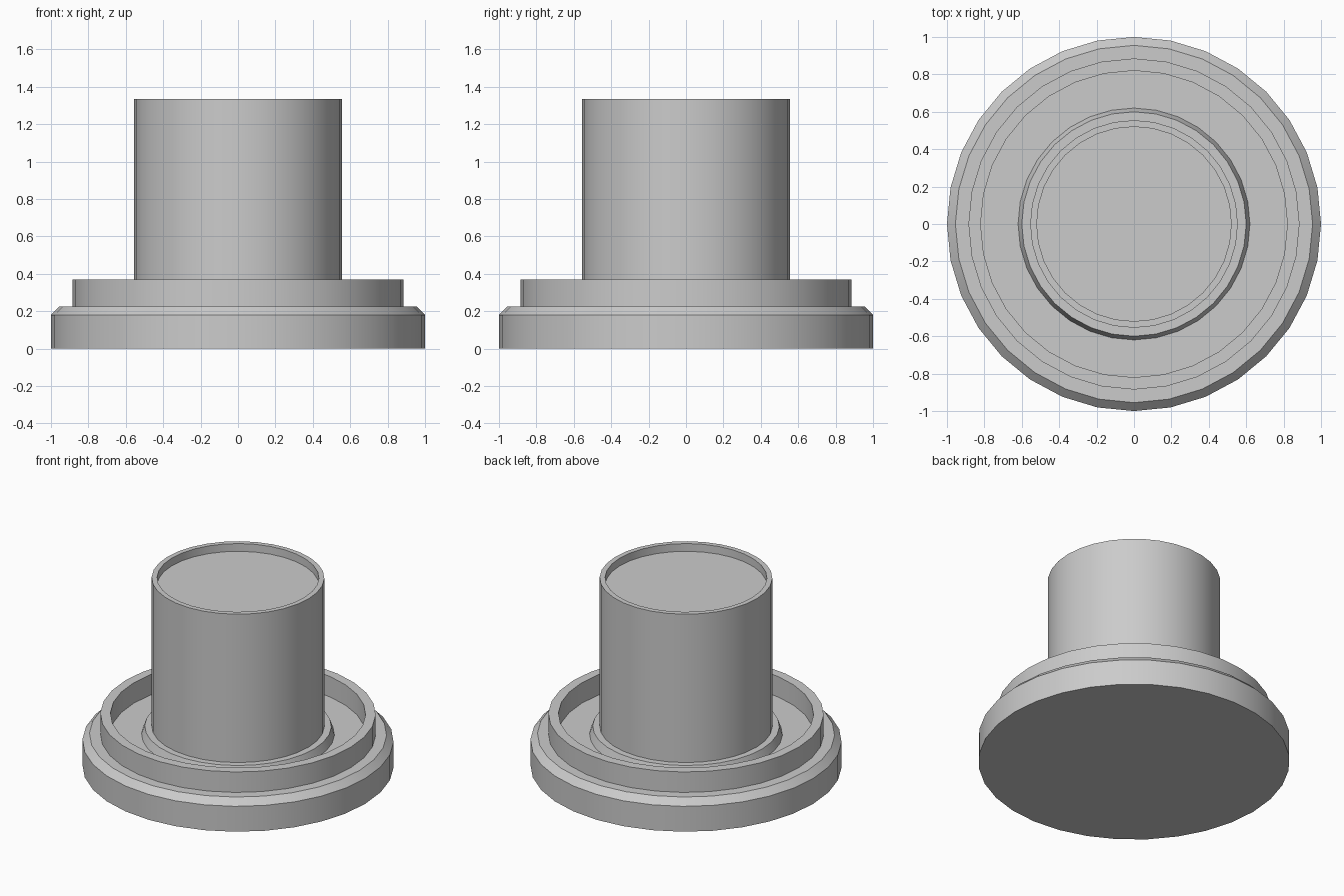
import bpy, bmesh
from math import cos, sin, tau, radians

if "Cube" in bpy.data.objects:
    bpy.data.objects.remove(bpy.data.objects["Cube"])

SIDES = 32


def lathe(name, profile):
    """Revolve (radius, z) points, listed bottom to top, around the z axis."""
    bm = bmesh.new()
    rings = []
    for r, z in profile:
        if r == 0:
            rings.append([bm.verts.new((0, 0, z))] * SIDES)
        else:
            rings.append([bm.verts.new((r * cos(tau * i / SIDES), r * sin(tau * i / SIDES), z))
                          for i in range(SIDES)])
    for low, high in zip(rings, rings[1:]):
        for i in range(SIDES):
            j = (i + 1) % SIDES
            corners = list(dict.fromkeys((low[i], low[j], high[j], high[i])))
            bm.faces.new(corners)
    # Merge the centre fans into single flat caps
    for v in [v for v in bm.verts if v.co.x == 0 and v.co.y == 0]:
        bmesh.ops.dissolve_verts(bm, verts=[v])
    mesh = bpy.data.meshes.new(name)
    bm.to_mesh(mesh)
    bm.free()
    obj = bpy.data.objects.new(name, mesh)
    bpy.context.collection.objects.link(obj)
    bpy.ops.object.select_all(action='DESELECT')
    obj.select_set(True)
    bpy.context.view_layer.objects.active = obj
    bpy.ops.object.shade_smooth_by_angle(angle=radians(30))
    return obj


# Chamfered base with raised rim, recessed floor and sloped collar
lathe("base", [(0, 0), (1, 0), (1, 0.18), (0.955, 0.225),
               (0.885, 0.225), (0.885, 0.37), (0.82, 0.37), (0.82, 0.225),
               (0.62, 0.225), (0.60, 0.283), (0.555, 0.283)])

# Column with a shallow recess in its top
lathe("column", [(0.555, 0.283), (0.555, 1.335), (0.52, 1.335), (0.52, 1.28), (0, 1.28)])
